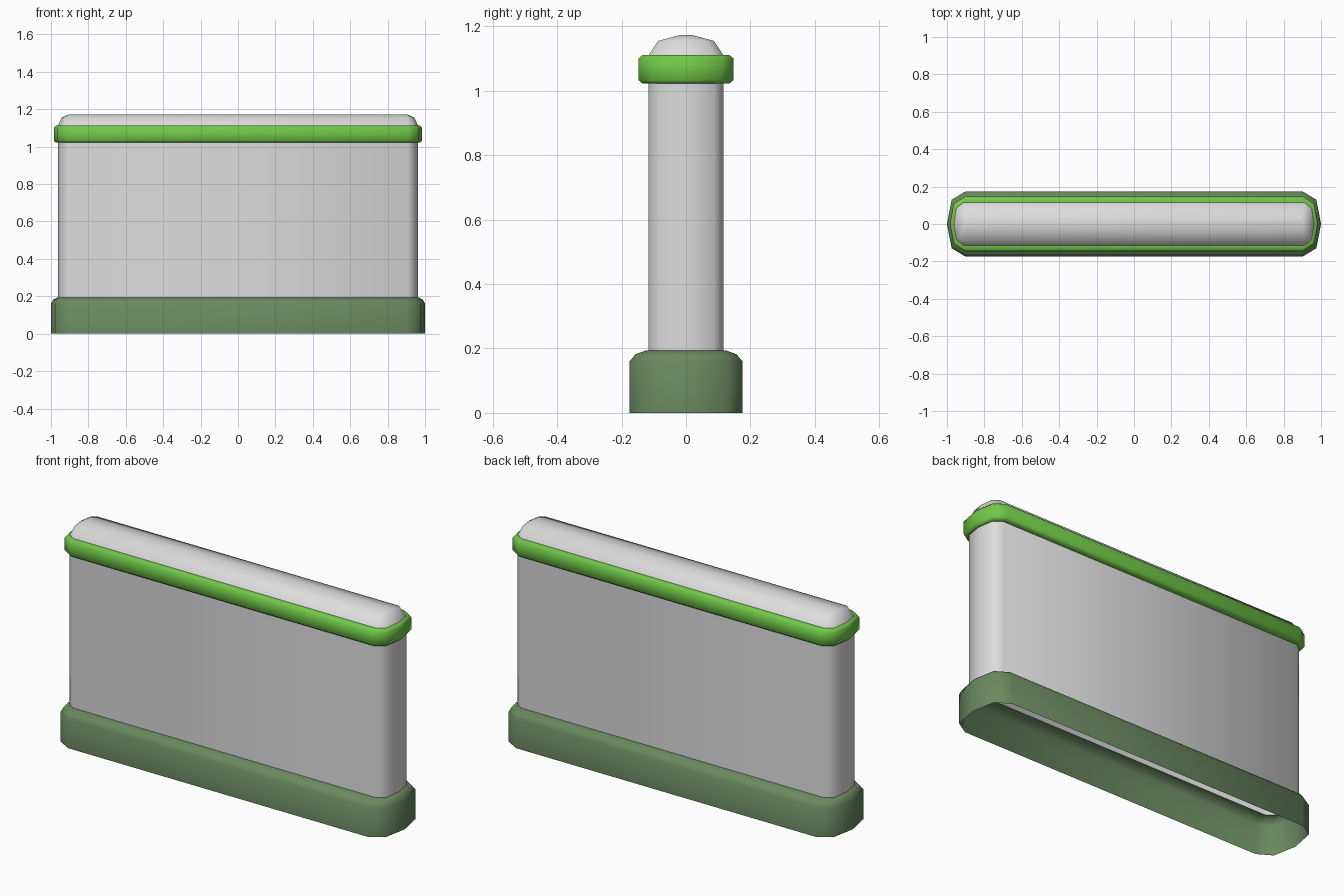
import bpy, bmesh, math

if "Cube" in bpy.data.objects:
    bpy.data.objects.remove(bpy.data.objects["Cube"])


def material(name, rgb):
    m = bpy.data.materials.new(name)
    m.diffuse_color = (*rgb, 1.0)
    m.use_nodes = True
    m.node_tree.nodes["Principled BSDF"].inputs["Base Color"].default_value = m.diffuse_color
    return m


GREY = material("pale grey", (0.72, 0.72, 0.72))
LIME = material("bright green", (0.165, 0.58, 0.065))
MOSS = material("dull green", (0.14, 0.25, 0.115))


def outline(hx, hy, cx):
    """Long plan shape with faceted rounded ends, counter-clockwise."""
    mx, my = cx + 0.75 * (hx - cx), 0.74 * hy
    right = [(cx, -hy), (mx, -my), (hx, 0), (mx, my), (cx, hy)]
    return right + [(-x, -y) for x, y in right]


def loft(name, rings, mat, close_top=False):
    """Skin a stack of outlines: (half length, half depth, straight end, z)."""
    bm = bmesh.new()
    loops = [[bm.verts.new((x, y, z)) for x, y in outline(hx, hy, cx)]
             for hx, hy, cx, z in rings]
    for a, b in zip(loops, loops[1:]):
        n = len(a)
        for i in range(n):
            j = (i + 1) % n
            bm.faces.new((a[i], a[j], b[j], b[i]))
    if close_top:
        bm.faces.new(loops[-1])
    me = bpy.data.meshes.new(name)
    bm.to_mesh(me)
    bm.free()
    me.materials.append(mat)
    ob = bpy.data.objects.new(name, me)
    bpy.context.collection.objects.link(ob)
    bpy.ops.object.select_all(action='DESELECT')
    ob.select_set(True)
    bpy.context.view_layer.objects.active = ob
    bpy.ops.object.shade_smooth_by_angle(angle=math.radians(50))
    return ob


# Base plinth: open underneath, rounded shoulder
loft("base_plinth", [(1.0, 0.175, 0.9, 0.0), (1.0, 0.175, 0.9, 0.16),
                     (0.988, 0.157, 0.9, 0.182), (0.968, 0.127, 0.905, 0.193),
                     (0.963, 0.117, 0.91, 0.193)], MOSS)

# Wall panel: hollow shell
loft("wall_panel", [(0.963, 0.117, 0.91, 0.193),
                    (0.963, 0.117, 0.91, 1.022)], GREY)

# Trim band with small bevels
loft("trim_band", [(0.963, 0.117, 0.91, 1.022), (0.974, 0.134, 0.905, 1.022),
                   (0.984, 0.147, 0.905, 1.033), (0.984, 0.147, 0.905, 1.101),
                   (0.974, 0.134, 0.905, 1.112), (0.963, 0.115, 0.91, 1.112)], LIME)

# Domed cap
loft("domed_cap", [(0.963, 0.115, 0.91, 1.112), (0.943, 0.087, 0.905, 1.155),
                   (0.905, 0.02, 0.895, 1.173)], GREY, close_top=True)
